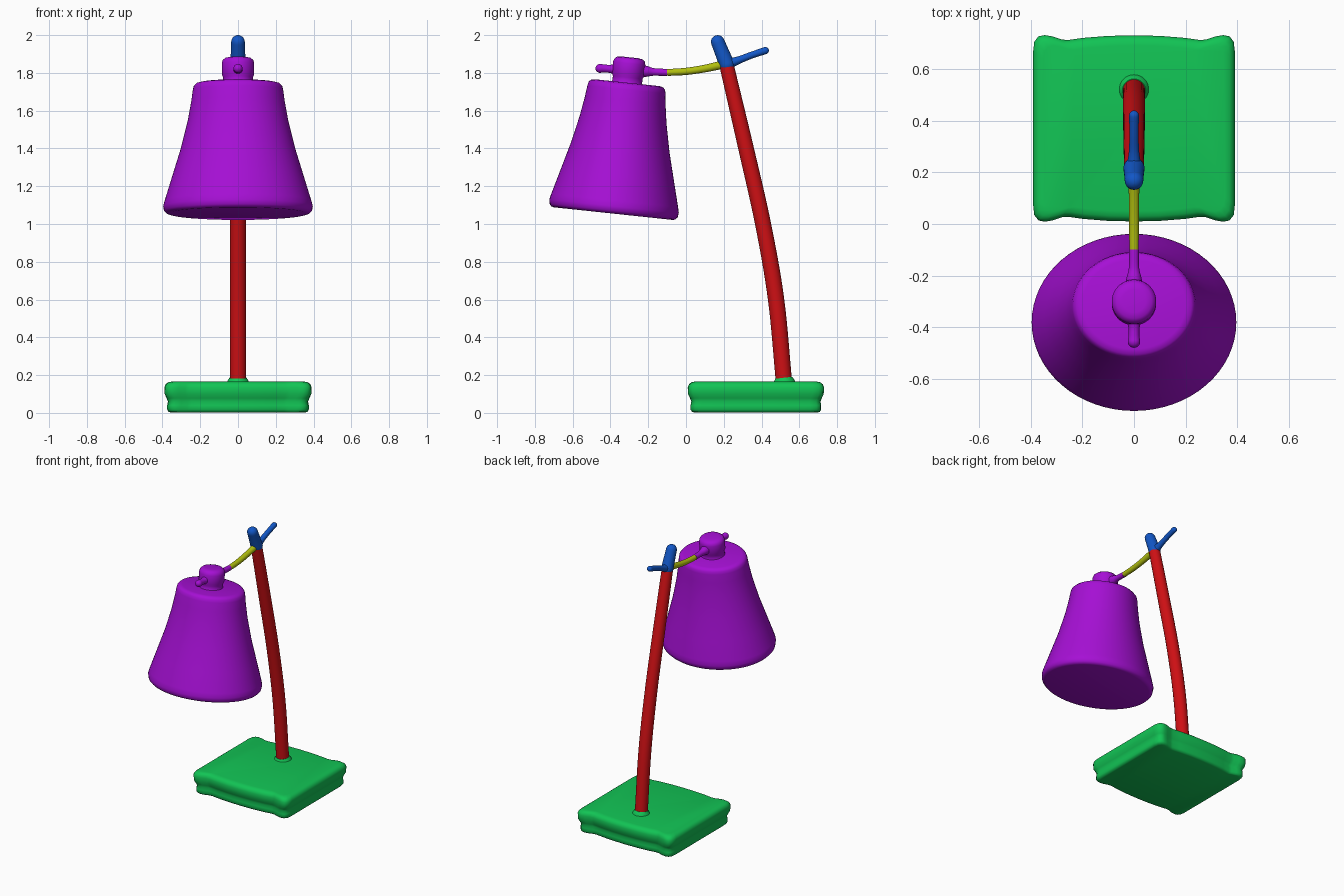
import bpy
import bmesh
from math import sin, cos, pi, radians
from mathutils import Vector

cube = bpy.data.objects.get("Cube")
if cube:
    bpy.data.objects.remove(cube, do_unlink=True)


def material(name, rgb):
    mat = bpy.data.materials.new(name)
    mat.use_nodes = True
    mat.diffuse_color = (*rgb, 1)
    mat.node_tree.nodes["Principled BSDF"].inputs["Base Color"].default_value = (*rgb, 1)
    return mat


purple = material("purple", (0.38, 0.005, 0.66))
green = material("green", (0.006, 0.55, 0.09))
red = material("red", (0.62, 0.005, 0.007))
blue = material("blue", (0.006, 0.095, 0.57))
lime = material("lime", (0.44, 0.52, 0.005))


def loft(name, rings, mat):
    """Skin a list of closed rings and cap both ends."""
    bm = bmesh.new()
    loops = [[bm.verts.new(p) for p in ring] for ring in rings]
    n = len(loops[0])
    for a, b in zip(loops, loops[1:]):
        for i in range(n):
            j = (i + 1) % n
            bm.faces.new((a[i], a[j], b[j], b[i]))
    bm.faces.new(loops[0][::-1])
    bm.faces.new(loops[-1])
    bmesh.ops.recalc_face_normals(bm, faces=bm.faces)
    mesh = bpy.data.meshes.new(name)
    bm.to_mesh(mesh)
    bm.free()
    obj = bpy.data.objects.new(name, mesh)
    bpy.context.collection.objects.link(obj)
    mesh.materials.append(mat)
    bpy.ops.object.select_all(action='DESELECT')
    obj.select_set(True)
    bpy.context.view_layer.objects.active = obj
    bpy.ops.object.shade_smooth_by_angle(angle=radians(50))
    return obj


def ring(center, direction, radius, squash=1.0, n=32):
    """Ellipse across a direction lying in the side plane."""
    across = Vector((0, direction.z, -direction.y)) * squash
    side = Vector((1, 0, 0))
    return [center + radius * (cos(2 * pi * i / n) * side + sin(2 * pi * i / n) * across)
            for i in range(n)]


def turned(name, profile, mat, squash=1.0):
    """Turn (distance, radius) pairs around the tilted shade axis."""
    return loft(name, [ring(shade_base + shade_axis * s, shade_axis, r, squash, 64)
                       for s, r in profile], mat)


def tube(name, path, mat, steps=8, dome=True):
    """Smooth tube through (y, z, radius) points, with rounded ends."""
    pts = [Vector(p) for p in path]
    pts = [2 * pts[0] - pts[1]] + pts + [2 * pts[-1] - pts[-2]]
    line = []
    for a, b, c, d in zip(pts, pts[1:], pts[2:], pts[3:]):
        for k in range(steps):
            t = k / steps
            line.append(0.5 * (2 * b + (c - a) * t + (2 * a - 5 * b + 4 * c - d) * t * t
                               + (3 * b - a - 3 * c + d) * t ** 3))
    line.append(pts[-2])
    centers = [Vector((0, p.x, p.y)) for p in line]
    last = len(line) - 1
    dirs = [(centers[min(i + 1, last)] - centers[max(i - 1, 0)]).normalized()
            for i in range(last + 1)]
    rings = [ring(c, d, p.z) for c, d, p in zip(centers, dirs, line)]
    if dome:
        for k in range(1, 6):
            a = k * pi / 2 / 5.2
            r0, r1 = line[0].z, line[-1].z
            rings.insert(0, ring(centers[0] - dirs[0] * r0 * sin(a), dirs[0], r0 * cos(a)))
            rings.append(ring(centers[-1] + dirs[-1] * r1 * sin(a), dirs[-1], r1 * cos(a)))
    return loft(name, rings, mat)


# Base: cushion slab with swollen corners and a groove round the side
quarter = [(0.39, 0.1), (0.39, 0.3), (0.386, 0.335), (0.37, 0.356), (0.345, 0.361),
           (0.315, 0.356), (0.28, 0.344), (0.255, 0.342), (0.2, 0.35), (0.1, 0.358)]
outline = quarter + [(0, 0.36)] + [(-x, y) for x, y in quarter[::-1]]
outline += [(-x, -y) for x, y in outline]
levels = [(0.002, 0.035), (0.006, 0.022), (0.018, 0.015), (0.04, 0.015), (0.06, 0.019),
          (0.078, 0.012), (0.1, 0.002), (0.135, 0), (0.152, 0.007), (0.162, 0.02), (0.166, 0.04)]
loft("base", [[(x * (1 - d / 0.39), 0.37 + y * (1 - d / 0.36), z) for x, y in outline]
              for z, d in levels], green)
tube("base_collar", [(0.52, 0.15, 0.064), (0.519, 0.168, 0.056), (0.517, 0.186, 0.045)],
     green, dome=False)

# Stem: bowed post rising from the base
tube("stem", [(0.519, 0.16, 0.043), (0.477, 0.6, 0.043), (0.408, 1.0, 0.042),
              (0.318, 1.4, 0.041), (0.215, 1.84, 0.038)], red, dome=False)

# Joint at the top of the stem, with its lever
tube("stem_joint", [(0.216, 1.845, 0.041), (0.19, 1.91, 0.038), (0.168, 1.964, 0.036)], blue)
tube("lever", [(0.215, 1.845, 0.03), (0.28, 1.868, 0.02), (0.35, 1.895, 0.018),
               (0.42, 1.918, 0.019)], blue)

# Arm from the joint to the shade
tube("arm", [(-0.1, 1.802, 0.018), (0.0, 1.808, 0.019), (0.1, 1.823, 0.02),
             (0.2, 1.845, 0.022)], lime, dome=False)
tube("arm_socket", [(-0.28, 1.812, 0.04), (-0.21, 1.808, 0.029), (-0.17, 1.805, 0.02),
                    (-0.1, 1.802, 0.019)], purple, dome=False)

# Shade: tilted flared cone with a closed bottom
shade_base = Vector((0, -0.385, 1.055))
shade_axis = Vector((0, 0.105, 0.99)).normalized()
turned("shade", [(0, 0.365), (0.004, 0.38), (0.016, 0.392), (0.04, 0.396), (0.07, 0.388),
                 (0.2, 0.348), (0.35, 0.302), (0.5, 0.265), (0.6, 0.247), (0.66, 0.239),
                 (0.68, 0.234), (0.692, 0.222), (0.697, 0.2)], purple, 0.87)

# Cap and front knob on top of the shade
turned("shade_cap", [(0.68, 0.09), (0.7, 0.079), (0.725, 0.079), (0.74, 0.086), (0.8, 0.086),
                     (0.817, 0.081), (0.828, 0.068), (0.832, 0.045)], purple)
tube("cap_knob", [(-0.36, 1.818, 0.032), (-0.4, 1.821, 0.022), (-0.43, 1.823, 0.021),
                  (-0.455, 1.824, 0.024)], purple)
